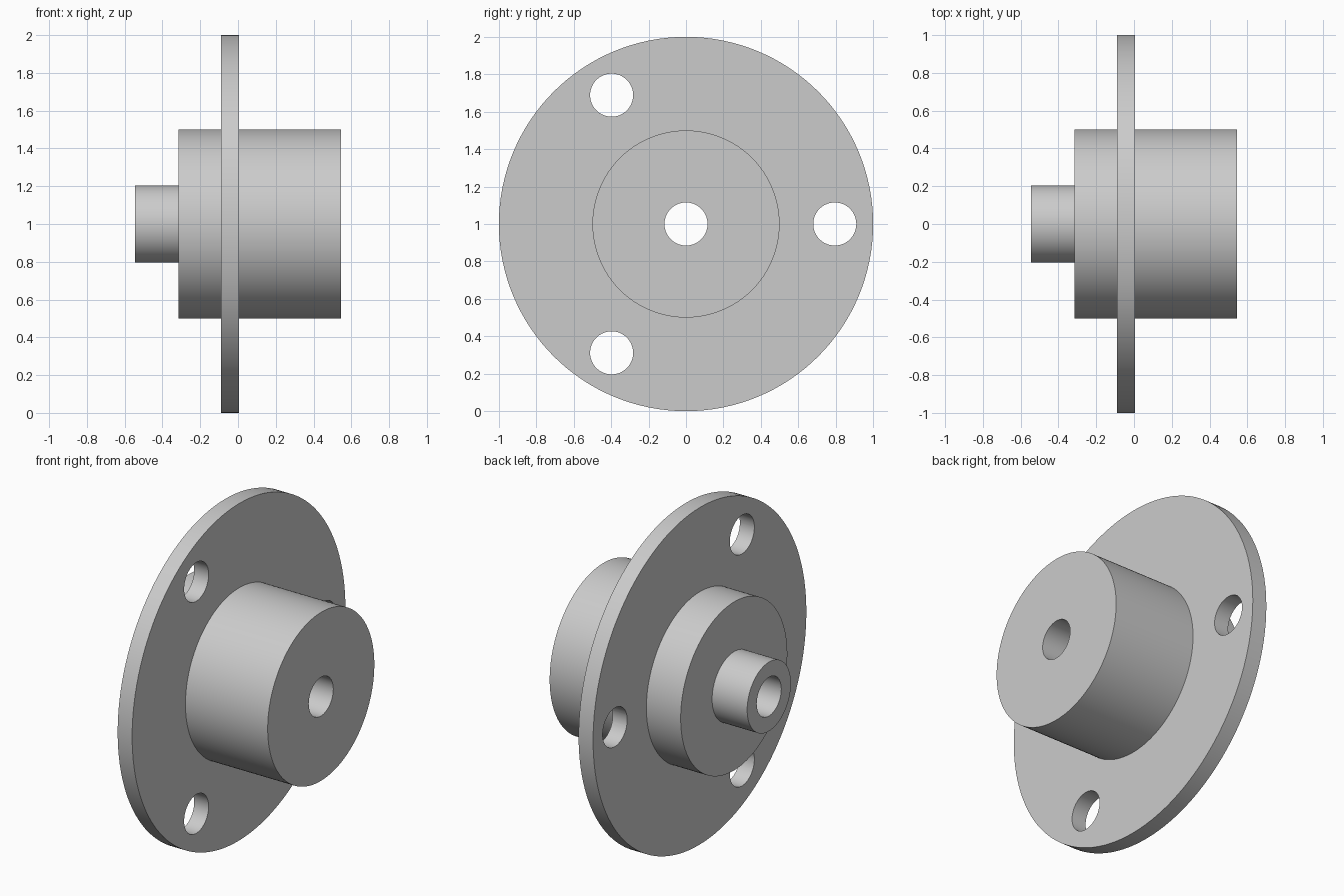
import bpy
from math import cos, sin, pi, radians

cube = bpy.data.objects.get("Cube")
if cube:
    bpy.data.objects.remove(cube, do_unlink=True)

SEGMENTS = 128
AXIS_Z = 1.0
HOLE_RADIUS = 0.115
BOLT_CIRCLE = 0.795

grey = bpy.data.materials.new("plain_grey")
grey.use_nodes = True
grey.diffuse_color = (0.6, 0.6, 0.6, 1)
grey.node_tree.nodes["Principled BSDF"].inputs["Base Color"].default_value = (0.6, 0.6, 0.6, 1)


def lathe(name, profile, segments):
    """Revolve a closed (x, radius) profile about the x axis."""
    n = len(profile)
    verts = [(x, r * cos(2 * pi * s / segments), r * sin(2 * pi * s / segments))
             for s in range(segments) for x, r in profile]
    faces = []
    for s in range(segments):
        a, b = s * n, (s + 1) % segments * n
        for i in range(n):
            j = (i + 1) % n
            faces.append((a + i, a + j, b + j, b + i))
    mesh = bpy.data.meshes.new(name)
    mesh.from_pydata(verts, [], faces)
    mesh.materials.append(grey)
    obj = bpy.data.objects.new(name, mesh)
    obj.location.z = AXIS_Z
    bpy.context.collection.objects.link(obj)
    return obj


# Flanged hub: bore, spigot, short boss, flange, long boss
hub = lathe("flanged_hub", [
    (-0.545, HOLE_RADIUS), (-0.545, 0.205), (-0.315, 0.205), (-0.315, 0.5),
    (-0.09, 0.5), (-0.09, 1.0), (0.005, 1.0), (0.005, 0.5),
    (0.545, 0.5), (0.545, HOLE_RADIUS)], SEGMENTS)

# Make the normals point outward
bpy.ops.object.select_all(action="DESELECT")
hub.select_set(True)
bpy.context.view_layer.objects.active = hub
bpy.ops.object.mode_set(mode="EDIT")
bpy.ops.mesh.select_all(action="SELECT")
bpy.ops.mesh.normals_make_consistent(inside=False)
bpy.ops.object.mode_set(mode="OBJECT")

# Three bolt holes spaced evenly around the flange
for k in range(3):
    angle = 2 * pi * k / 3
    bpy.ops.mesh.primitive_cylinder_add(
        vertices=64, radius=HOLE_RADIUS, depth=0.3, rotation=(0, pi / 2, 0),
        location=(-0.04, BOLT_CIRCLE * cos(angle), AXIS_Z + BOLT_CIRCLE * sin(angle)))
    cutter = bpy.context.object
    cutter.name = f"bolt_hole_cutter_{k + 1}"
    cutter.data.materials.append(grey)
    cut = hub.modifiers.new(f"bolt_hole_{k + 1}", "BOOLEAN")
    cut.operation = "DIFFERENCE"
    cut.solver = "EXACT"
    cut.object = cutter
    bpy.context.view_layer.objects.active = hub
    bpy.ops.object.modifier_apply(modifier=cut.name)
    bpy.data.objects.remove(cutter, do_unlink=True)

# Smooth round walls with crisp rims
bpy.ops.object.select_all(action="DESELECT")
hub.select_set(True)
bpy.context.view_layer.objects.active = hub
bpy.ops.object.shade_smooth_by_angle(angle=radians(30))
